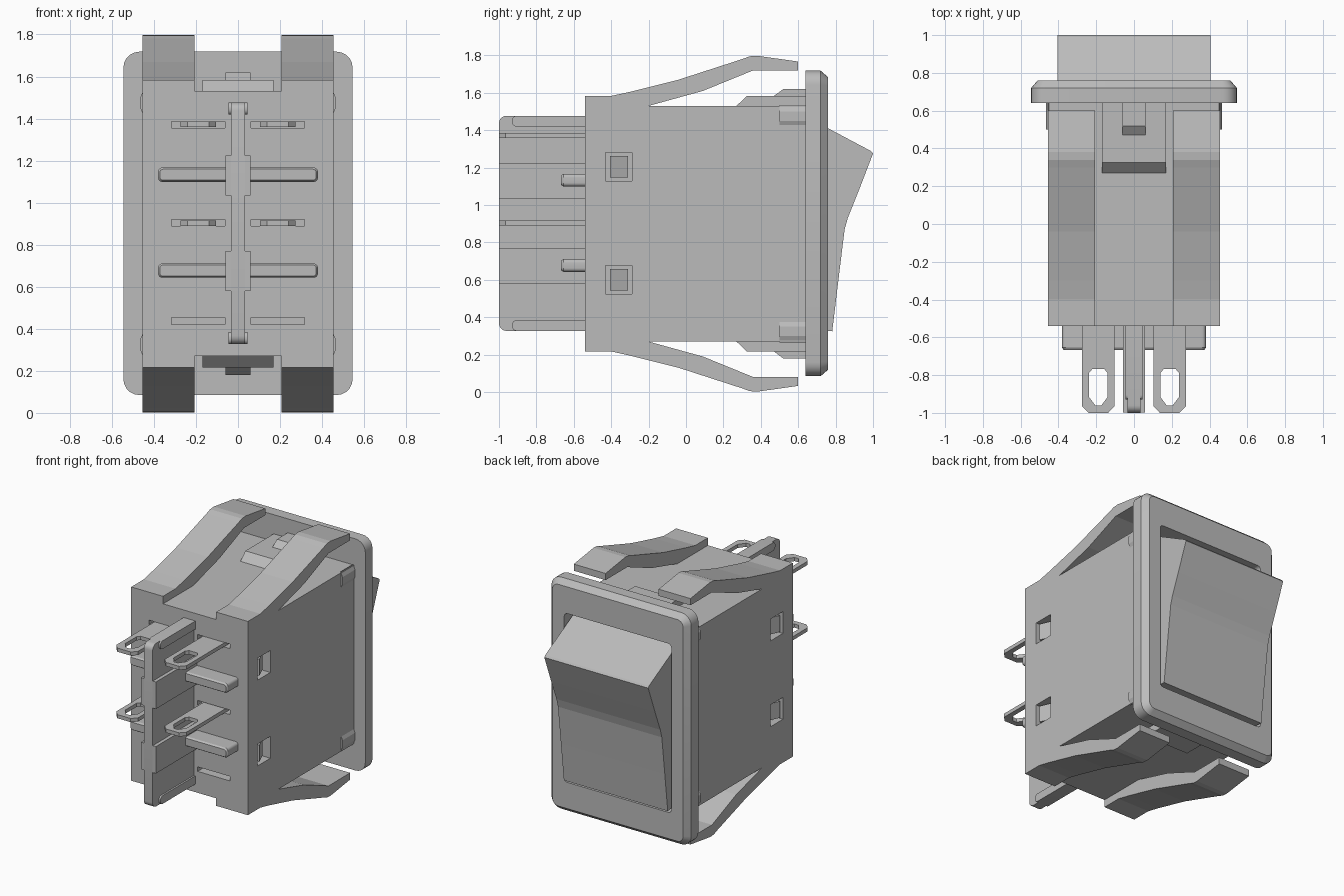
import bpy, bmesh, math
from mathutils import Vector

if "Cube" in bpy.data.objects:
    bpy.data.objects.remove(bpy.data.objects["Cube"], do_unlink=True)

MID = 0.9  # height of the horizontal symmetry plane

grey = bpy.data.materials.new("light_grey_plastic")
grey.use_nodes = True
COLOUR = (0.5, 0.5, 0.5, 1)
grey.diffuse_color = COLOUR
grey.node_tree.nodes["Principled BSDF"].inputs["Base Color"].default_value = COLOUR

PLACE = {"x": lambda u, v, w: (w, u, v),
         "y": lambda u, v, w: (u, w, v),
         "z": lambda u, v, w: (u, v, w)}


def loft(name, axis, rings):
    """Solid through (outline, depth) rings along an axis."""
    bm = bmesh.new()
    loops = [[bm.verts.new(PLACE[axis](u, v, w)) for u, v in pts] for pts, w in rings]
    n = len(loops[0])
    for lo, hi in zip(loops, loops[1:]):
        for i in range(n):
            j = (i + 1) % n
            bm.faces.new((lo[i], lo[j], hi[j], hi[i]))
    bm.faces.new(loops[0])
    bm.faces.new(loops[-1])
    bmesh.ops.recalc_face_normals(bm, faces=bm.faces)
    mesh = bpy.data.meshes.new(name)
    bm.to_mesh(mesh)
    bm.free()
    mesh.materials.append(grey)
    obj = bpy.data.objects.new(name, mesh)
    bpy.context.collection.objects.link(obj)
    return obj


def prism(name, axis, pts, a, b):
    return loft(name, axis, [(pts, a), (pts, b)])


def box(name, x, y, z):
    return prism(name, "z", [(x[0], y[0]), (x[1], y[0]), (x[1], y[1]), (x[0], y[1])], *z)


def rounded(hw, lo, hi, r, steps=5):
    """Rounded rectangle outline, centred sideways."""
    pts = []
    for k, (cu, cv) in enumerate([(hw - r, hi - r), (r - hw, hi - r),
                                  (r - hw, lo + r), (hw - r, lo + r)]):
        for i in range(steps + 1):
            t = math.pi / 2 * (k + i / steps)
            pts.append((cu + r * math.cos(t), cv + r * math.sin(t)))
    return pts


def activate(obj):
    bpy.ops.object.select_all(action="DESELECT")
    bpy.context.view_layer.objects.active = obj
    obj.select_set(True)


def cut(obj, cutters):
    for c in cutters:
        mod = obj.modifiers.new("cut", "BOOLEAN")
        mod.operation = "DIFFERENCE"
        mod.solver = "EXACT"
        mod.object = c
        activate(obj)
        bpy.ops.object.modifier_apply(modifier=mod.name)
        bpy.data.objects.remove(c, do_unlink=True)


def smooth(obj):
    activate(obj)
    bpy.ops.object.shade_smooth_by_angle(angle=math.radians(30))


def flip(pts):
    return [(u, 2 * MID - v) for u, v in pts]


# Housing with terminal slots and side windows
housing = box("housing", (-0.455, 0.455), (-0.54, 0.64), (0.27, 1.53))
cutters = []
for s in (-1, 1):
    for z in (1.37, 0.905, 0.437):
        cutters.append(box("slot_cutter", sorted((s * 0.063, s * 0.317)), (-0.6, -0.46),
                           (z - 0.016, z + 0.016)))
    for z in (1.205, 0.6):
        cutters.append(box("window_cutter", sorted((s * 0.385, s * 0.5)), (-0.43, -0.29),
                           (z - 0.077, z + 0.077)))
cut(housing, cutters)

# Sloped latch pegs inside the side windows
for s in (-1, 1):
    for z in (1.205, 0.6):
        peg = [(s * x, y) for x, y in ((0.38, -0.405), (0.45, -0.405), (0.41, -0.31), (0.38, -0.31))]
        prism("window_peg", "z", peg, z - 0.058, z + 0.058)

# Four spring clip arms, mirrored left/right and top/bottom
arm = [(-0.54, 1.52), (-0.54, 1.583), (-0.4, 1.583), (-0.3, 1.605), (-0.04, 1.67), (0.3, 1.78),
       (0.34, 1.795), (0.38, 1.798), (0.6, 1.767), (0.6, 1.72), (0.36, 1.72), (0.09, 1.61),
       (-0.2, 1.53), (-0.2, 1.52)]
for s in (-1, 1):
    for label, pts in (("upper", arm), ("lower", flip(arm))):
        prism(label + "_clip_arm", "x", pts, s * 0.207, s * 0.455)

# Stepped locating tabs between the arms
wide_tab = [(0.27, 1.52), (0.27, 1.53), (0.325, 1.583), (0.65, 1.583), (0.65, 1.52)]
small_tab = [(0.47, 1.57), (0.47, 1.583), (0.52, 1.62), (0.65, 1.62), (0.65, 1.57)]
for label, turn in (("upper", lambda p: p), ("lower", flip)):
    prism(label + "_wide_tab", "x", turn(wide_tab), -0.17, 0.17)
    prism(label + "_small_tab", "x", turn(small_tab), -0.06, 0.06)

# Small grip bumps on the sides behind the bezel
for s in (-1, 1):
    for z in (1.475, 0.325):
        bump = [(s * 0.45, z - 0.06), (s * 0.465, z - 0.025), (s * 0.465, z + 0.025), (s * 0.45, z + 0.06)]
        prism("grip_bump", "y", bump, 0.5, 0.64)

# Chamfered bezel frame with its opening
outer = rounded(0.545, 0.085, 1.718, 0.075)
inner = rounded(0.51, 0.12, 1.683, 0.045)
bezel = loft("bezel", "y", [(outer, 0.64), (outer, 0.72), (inner, 0.76)])
cut(bezel, [prism("opening_cutter", "y", rounded(0.418, 0.305, 1.495, 0.025, 3), 0.6, 0.8)])
smooth(bezel)

# Rocker button
rocker_profile = [(0.63, 1.48), (0.76, 1.41), (0.99, 1.288), (1.0, 1.275), (0.925, 1.08),
                  (0.865, 0.93), (0.848, 0.87), (0.815, 0.6), (0.782, 0.325), (0.63, 0.34)]
prism("rocker", "x", rocker_profile, -0.405, 0.405)

# Four solder terminals with elongated eyelets
for s in (-1, 1):
    cx = s * 0.189
    for z in (1.372, 0.903):
        half = [(0.085, -0.47), (0.085, -0.965), (0.052, -1.0)]
        outline = [(cx + u, v) for u, v in half] + [(cx - u, v) for u, v in reversed(half)]
        blade = prism("terminal", "z", outline, z - 0.013, z + 0.013)
        half = [(0.032, -0.768), (0.05, -0.79), (0.05, -0.915), (0.015, -0.962)]
        eye = [(cx + u, v) for u, v in half] + [(cx - u, v) for u, v in reversed(half)]
        cut(blade, [prism("eyelet_cutter", "z", eye, z - 0.1, z + 0.1)])

# Two rounded barrier bars
for z in (1.133, 0.677):
    lo, hi = z - 0.034, z + 0.034
    full, tip = rounded(0.38, lo, hi, 0.02), rounded(0.372, lo + 0.008, hi - 0.008, 0.015)
    smooth(loft("barrier_bar", "y", [(full, -0.53), (full, -0.655), (tip, -0.667)]))


def divider_plate(name, hw, front, lo, hi, r):
    """Upright plate with rounded outer corners."""
    pts = [(-0.53, hi)]
    for centre, start in ((hi - r, 90), (lo + r, 180)):
        for i in range(6):
            t = math.radians(start + 18 * i)
            pts.append((front + r + r * math.cos(t), centre + r * math.sin(t)))
    pts.append((-0.53, lo))
    smooth(prism(name, "x", pts, -hw, hw))


# Central divider, its edge rims and wide blocks
divider_plate("divider", 0.034, -1.0, 0.327, 1.477, 0.04)
for z in (1.448, 0.356):
    divider_plate("divider_rim", 0.046, -0.93, z - 0.029, z + 0.029, 0.025)
for z in (1.13, 0.675):
    box("divider_block", (-0.059, 0.059), (-0.999, -0.53), (z - 0.095, z + 0.095))
